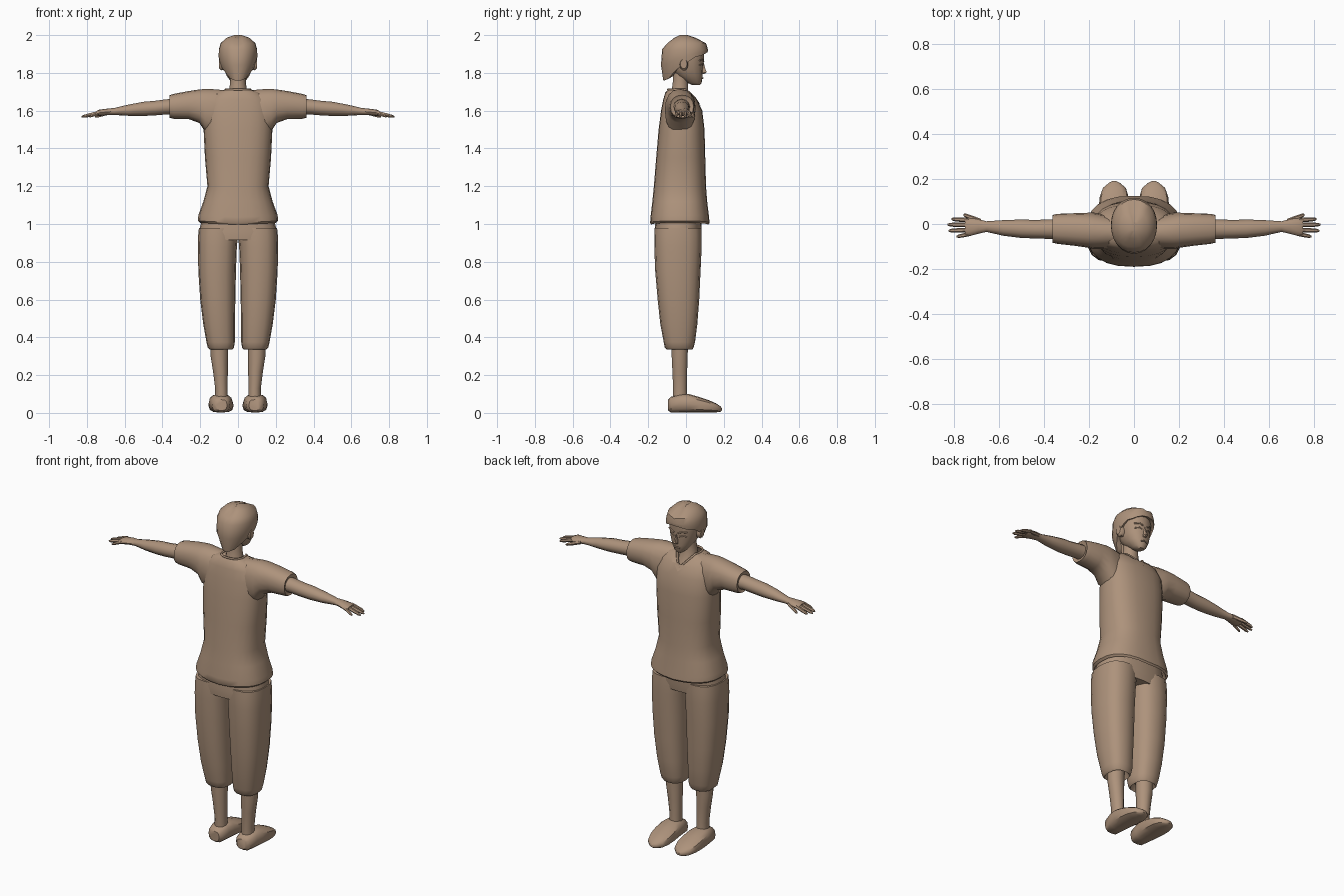
import bpy, bmesh, math
from mathutils import Vector

mat = bpy.data.materials.new("clay_brown")
mat.diffuse_color = (0.42, 0.29, 0.2, 1)


def ring(axis, t, a0, a1, b0, b1, n=12, p=2.0):
    """Superellipse loop across an axis, spanning a0..a1 and b0..b1."""
    pts = []
    for i in range(n):
        w = 2 * math.pi * i / n
        c, s = math.cos(w), math.sin(w)
        a = (a0 + a1) / 2 + (a1 - a0) / 2 * math.copysign(abs(c) ** (2 / p), c)
        b = (b0 + b1) / 2 + (b1 - b0) / 2 * math.copysign(abs(s) ** (2 / p), s)
        pts.append(Vector({"z": (a, b, t), "x": (t, a, b), "y": (a, t, b)}[axis]))
    return pts


def loft(name, rings, mirror=False, caps=(True, True)):
    bm = bmesh.new()
    rows = [[bm.verts.new(v) for v in r] for r in rings]
    n = len(rows[0])
    for lo, hi in zip(rows, rows[1:]):
        for i in range(n):
            j = (i + 1) % n
            bm.faces.new((lo[i], lo[j], hi[j], hi[i]))
    if caps[0]:
        bm.faces.new(rows[0][::-1])
    if caps[1]:
        bm.faces.new(rows[-1])
    bmesh.ops.recalc_face_normals(bm, faces=bm.faces)
    me = bpy.data.meshes.new(name)
    bm.to_mesh(me)
    bm.free()
    me.materials.append(mat)
    ob = bpy.data.objects.new(name, me)
    bpy.context.collection.objects.link(ob)
    if mirror:
        m = ob.modifiers.new("mirror", "MIRROR")
        m.use_mirror_merge = False
    return ob


def sections(axis, rows, n=12, p=2.0):
    return [ring(axis, *r, n, p) for r in rows]


def tube(name, pts, radius, cyclic=False, mirror=False):
    cu = bpy.data.curves.new(name, "CURVE")
    cu.dimensions = "3D"
    cu.bevel_depth = radius
    cu.bevel_resolution = 1
    cu.use_fill_caps = True
    sp = cu.splines.new("POLY")
    sp.points.add(len(pts) - 1)
    for q, v in zip(sp.points, pts):
        q.co = (*v, 1)
    sp.use_cyclic_u = cyclic
    cu.materials.append(mat)
    ob = bpy.data.objects.new(name, cu)
    bpy.context.collection.objects.link(ob)
    if mirror:
        m = ob.modifiers.new("mirror", "MIRROR")
        m.use_mirror_merge = False


def interp(z, table):
    for (z0, v0), (z1, v1) in zip(table, table[1:]):
        if z <= z1:
            return v0 + (v1 - v0) * max(0, (z - z0) / (z1 - z0))
    return table[-1][1]


# Shirt body: flared hem, open neck with a V at the chest (+y)
body = [ring("z", z, -w, w, b, f, 24, 2.5) for z, w, b, f in [
    (1.04, .185, -.165, .10), (1.0, .20, -.183, .118), (1.01, .212, -.19, .125),
    (1.04, .21, -.188, .122), (1.12, .183, -.178, .112), (1.2, .162, -.17, .106),
    (1.35, .175, -.158, .102), (1.5, .182, -.145, .098), (1.6, .18, -.132, .086),
    (1.66, .16, -.12, .058), (1.695, .12, -.11, .034), (1.712, .065, -.095, .018)]]
for k in (1, 2, 3):
    for v in body[k]:
        v.z += .05 * abs(v.x) - .004
for v in body[-1]:
    dip = max(0, 1 - abs(v.x) / .06) * (v.y > 0)
    v.z -= .07 * dip
    v.y += .045 * dip
for v in body[-2]:
    dip = max(0, 1 - abs(v.x) / .09) * (v.y > 0)
    v.z -= .07 * dip
    v.y += .045 * dip
loft("shirt_body", body, caps=(False, False))
tube("collar", body[-1], .006, cyclic=True)

# Sleeves, turned in at the cuff
loft("sleeve", sections("x", [
    (.04, -.10, .025, 1.50, 1.705), (.12, -.11, .04, 1.46, 1.713),
    (.175, -.112, .05, 1.49, 1.715), (.205, -.105, .05, 1.535, 1.712),
    (.26, -.097, .048, 1.555, 1.704), (.34, -.088, .045, 1.557, 1.689),
    (.362, -.083, .04, 1.562, 1.682), (.355, -.072, .03, 1.575, 1.67)],
    16, 2.3), mirror=True)

# Arms and palms
loft("arm", sections("x", [
    (.30, -.067, .022, 1.58, 1.665), (.38, -.066, .02, 1.58, 1.66),
    (.44, -.064, .018, 1.575, 1.652), (.50, -.062, .02, 1.572, 1.647),
    (.58, -.052, .017, 1.573, 1.632), (.655, -.035, .012, 1.577, 1.614),
    (.69, -.043, .022, 1.576, 1.611), (.735, -.055, .026, 1.572, 1.605),
    (.75, -.05, .022, 1.576, 1.598)], 12), mirror=True)

# Fingers and thumb: start and tip in plan, thickness
for name, x0, y0, x1, y1, r in [
        ("index_finger", .735, .017, .81, .022, .010), ("middle_finger", .735, -.004, .828, -.003, .010),
        ("ring_finger", .735, -.026, .823, -.030, .010), ("little_finger", .73, -.045, .787, -.056, .009),
        ("thumb", .68, .012, .757, .041, .011)]:
    rows = []
    for t, k in [(0, 1), (.5, 1), (.85, .85), (1, .4)]:
        x, y, z = x0 + (x1 - x0) * t, y0 + (y1 - y0) * t, 1.59 - .022 * t
        rows.append((x, y - r * k, y + r * k, z - r * k, z + r * k))
    loft(name, sections("x", rows, 6), mirror=True)

# Trousers: hips and baggy legs gathered at the cuff
loft("trouser_hips", sections("z", [
    (.915, -.207, .207, -.165, .075), (.96, -.207, .207, -.168, .082),
    (1.06, -.18, .18, -.155, .085)], 20, 2.6))
loft("trouser_leg", sections("z", [
    (.37, .05, .135, -.085, .02), (.335, .03, .15, -.102, .034),
    (.345, .022, .16, -.112, .04), (.375, .017, .167, -.118, .048),
    (.47, .017, .184, -.136, .06), (.6, .014, .2, -.15, .07),
    (.75, .011, .21, -.163, .077), (.88, .006, .212, -.168, .083),
    (.94, .0, .211, -.168, .083), (.98, .0, .207, -.166, .082)],
    16, 2.5), mirror=True)

# Shins
loft("shin", sections("z", [
    (.07, .054, .122, -.07, .008), (.13, .055, .121, -.07, .006),
    (.22, .054, .132, -.074, .008), (.3, .053, .145, -.078, .011),
    (.42, .053, .15, -.08, .014)], 10), mirror=True)

# Shoes
loft("shoe", sections("y", [
    (-.094, .058, .118, .012, .07), (-.08, .043, .137, .002, .085),
    (-.03, .035, .148, .001, .1), (.015, .029, .155, .001, .1),
    (.07, .024, .157, .001, .084), (.12, .024, .152, .002, .068),
    (.16, .036, .138, .003, .05), (.182, .062, .112, .006, .035),
    (.19, .078, .098, .012, .026)], 12, 2.7), mirror=True)

# Neck and upper chest
loft("neck", sections("z", [
    (1.6, -.07, .07, -.10, .062), (1.66, -.06, .06, -.09, .036),
    (1.71, -.046, .046, -.076, .012), (1.76, -.041, .041, -.07, .012),
    (1.83, -.043, .043, -.07, .015)], 14))

# Head
loft("head", sections("z", [
    (1.735, -.018, .018, .035, .073), (1.748, -.034, .034, .005, .083),
    (1.785, -.06, .06, -.05, .088), (1.82, -.074, .074, -.08, .09),
    (1.87, -.083, .083, -.095, .095), (1.92, -.083, .083, -.095, .095),
    (1.96, -.055, .055, -.07, .06)], 16, 2.2))

# Nose, mouth, ears, eyes and brows
loft("nose", sections("z", [
    (1.795, -.009, .009, .075, .1), (1.803, -.012, .012, .075, .112),
    (1.825, -.008, .008, .075, .103), (1.855, -.005, .005, .075, .096)], 6))
tube("mouth", [(-.02, .083, 1.77), (0, .089, 1.772), (.02, .083, 1.77)], .004)
loft("ear", sections("x", [
    (.07, -.03, .012, 1.815, 1.875), (.09, -.034, .012, 1.812, 1.878),
    (.1, -.03, .006, 1.822, 1.872)], 10), mirror=True)
tube("upper_eyelid", [(.016, .089, 1.838), (.033, .085, 1.846), (.054, .07, 1.841)], .0035, mirror=True)
tube("eyebrow", [(.013, .094, 1.861), (.035, .088, 1.87), (.06, .071, 1.866)], .004, mirror=True)

# Hair: cap whose rim is high over the face and low at the nape
WIDTH = [(1.75, .045), (1.8, .074), (1.85, .099), (1.91, .105), (1.955, .094), (1.985, .062), (2, .02)]
BACK = [(1.75, .108), (1.8, .12), (1.85, .123), (1.92, .12), (1.96, .09), (1.985, .055), (2, .025)]
FRONT = [(1.88, .123), (1.94, .127), (1.965, .115), (1.985, .065), (2, .02)]
RIM = [(-1, 1.758), (-.7, 1.772), (-.4, 1.81), (-.1, 1.84), (.15, 1.85), (.4, 1.885), (.75, 1.89), (1, 1.91)]


def hair_row(level, shrink=1.0, lift=0.0):
    row = []
    for i in range(24):
        w = 2 * math.pi * i / 24
        c, s = math.cos(w), math.sin(w)
        rim = interp(s, RIM)
        z = rim if level is None else (rim + 1.925) / 2 if level == 0 else level
        x = interp(z, WIDTH) * math.copysign(abs(c) ** .9, c)
        y = s * interp(z, FRONT if s > 0 else BACK)
        notch = .009 if abs(x) < .008 and z > 1.95 else 0
        row.append(Vector((x * shrink, -.01 + y * shrink, z + lift - notch)))
    return row


loft("hair", [hair_row(None, .72, .012), hair_row(None), hair_row(0), hair_row(1.925),
              hair_row(1.957), hair_row(1.985), hair_row(2.0)], caps=(False, True))

# Smooth shading, keeping creases sharp
for ob in bpy.context.scene.objects:
    if ob.type == "MESH":
        ob.select_set(True)
        bpy.context.view_layer.objects.active = ob
bpy.ops.object.shade_smooth_by_angle(angle=math.radians(40))
